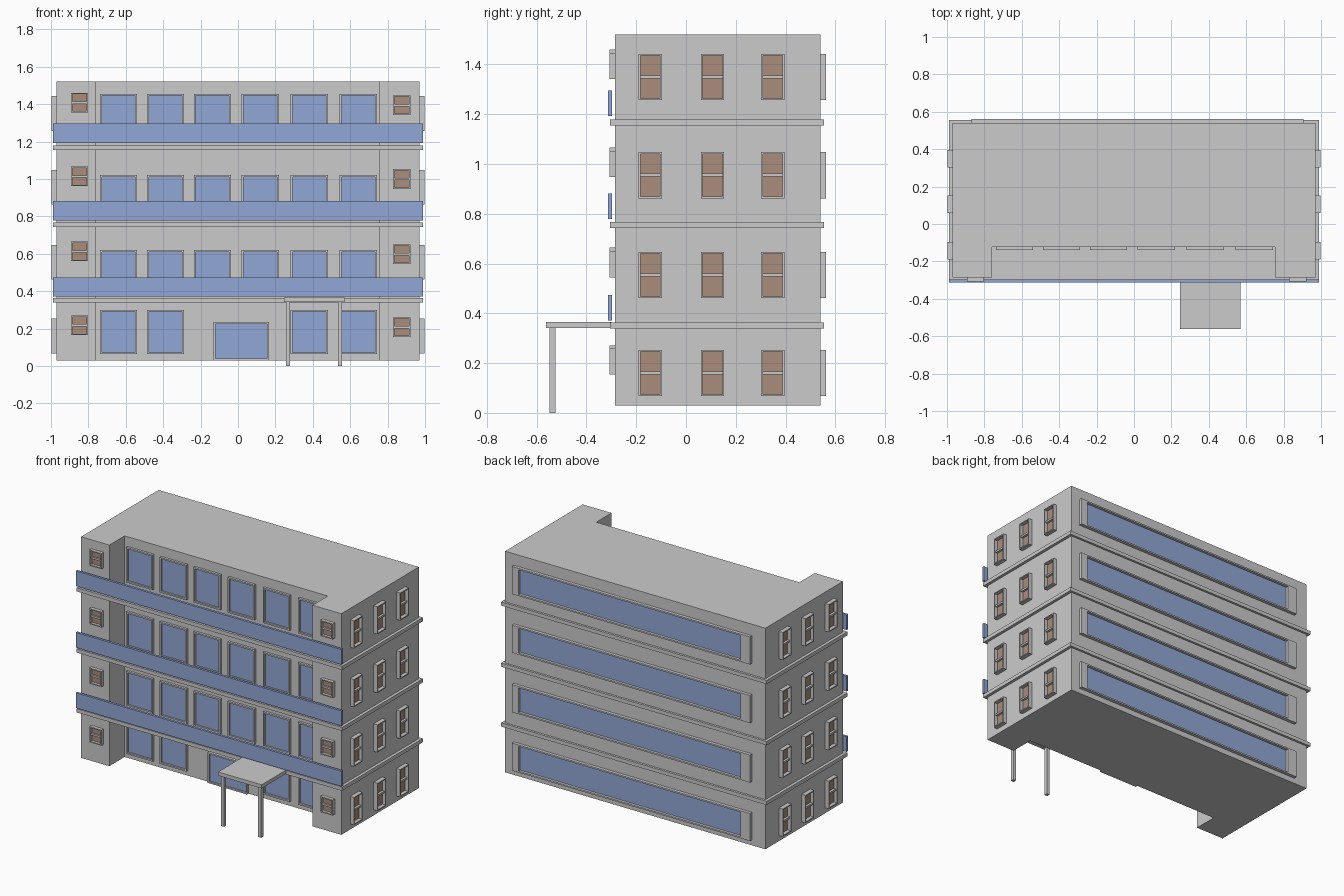
import bpy, bmesh

if "Cube" in bpy.data.objects:
    bpy.data.objects.remove(bpy.data.objects["Cube"])


def material(name, rgb):
    m = bpy.data.materials.new(name)
    m.diffuse_color = (*rgb, 1)
    m.use_nodes = True
    m.node_tree.nodes["Principled BSDF"].inputs["Base Color"].default_value = m.diffuse_color
    return m


BLUE = material("blue_glass", (0.29, 0.39, 0.68))
BROWN = material("brown_shutter", (0.40, 0.27, 0.20))


def make_object(name, bm, mat=None):
    bmesh.ops.recalc_face_normals(bm, faces=bm.faces)
    me = bpy.data.meshes.new(name)
    bm.to_mesh(me)
    bm.free()
    ob = bpy.data.objects.new(name, me)
    bpy.context.collection.objects.link(ob)
    if mat:
        me.materials.append(mat)
    return ob


def add_box(bm, x, y, z):
    vs = bmesh.ops.create_cube(bm, size=1)["verts"]
    for v in vs:
        for i, (a, b) in enumerate((x, y, z)):
            v.co[i] = (a + b) / 2 + v.co[i] * abs(b - a)


def boxes(name, items, mat=None):
    bm = bmesh.new()
    for it in items:
        add_box(bm, *it)
    return make_object(name, bm, mat)


def windows(name, axis, wall, out, spans, mat, depth, bar=False, rim=0.01, ends=None, glass=0.004):
    """Framed windows on a wall; spans are (u0, u1, z0, z1), out is the outward sign."""
    def place(u, z, d):
        w = (wall - out * 0.01, wall + out * d)
        return (w, u, z) if axis == "x" else (u, w, z)
    frames, panes = [], []
    for u0, u1, z0, z1 in spans:
        a, b = ends or (rim, rim)
        frames += [place((u0, u0 + a), (z0, z1), depth),
                   place((u1 - b, u1), (z0, z1), depth),
                   place((u0 + a, u1 - b), (z0, z0 + rim), depth),
                   place((u0 + a, u1 - b), (z1 - rim, z1), depth)]
        panes.append(place((u0 + a, u1 - b), (z0 + rim, z1 - rim), glass))
        if bar:
            m = (z0 + z1) / 2
            frames.append(place((u0 + a, u1 - b), (m - 0.006, m + 0.006), depth * 0.7))
    boxes(name + "_frames", frames)
    boxes(name + "_panes", panes, mat)


# main body: footprint with a recessed front, extruded upward
outline = [(-0.97, -0.285), (-0.76, -0.285), (-0.76, -0.122), (0.755, -0.122),
           (0.755, -0.285), (0.97, -0.285), (0.97, 0.54), (-0.97, 0.54)]
bm = bmesh.new()
face = bm.faces.new([bm.verts.new((x, y, 0.03)) for x, y in outline])
top = bmesh.ops.extrude_face_region(bm, geom=[face])["geom"]
bmesh.ops.translate(bm, vec=(0, 0, 1.49), verts=[g for g in top if isinstance(g, bmesh.types.BMVert)])
make_object("building_body", bm)

# floor slabs and balcony parapets
slabs = [0.339, 0.742, 1.154]
boxes("floor_slabs", [((-0.99, 0.99), (-0.305, 0.555), (z, z + 0.025)) for z in slabs])
boxes("balcony_parapets", [((-0.99, 0.99), (-0.313, -0.297), (z, z + 0.102))
                           for z in (0.372, 0.779, 1.193)], BLUE)

# large windows in the front recess, with the entrance door on the ground floor
lefts = [-0.738, -0.487, -0.236, 0.02, 0.282, 0.544]
spans = [(u, u + 0.198, t - 0.237, t) for f, t in enumerate((0.30, 0.62, 1.02, 1.455))
         for i, u in enumerate(lefts) if f or i not in (2, 3)]
windows("front_window", "y", -0.122, -1, spans, BLUE, 0.016)
windows("entrance_door", "y", -0.122, -1, [(-0.13, 0.165, 0.03, 0.235)], BLUE, 0.016)

# small windows on the front wings
spans = [(u, u + 0.091, t - 0.105, t)
         for u, tops in ((-0.893, (0.27, 0.665, 1.066, 1.46)), (0.83, (0.26, 0.65, 1.052, 1.447)))
         for t in tops]
windows("wing_window", "y", -0.285, -1, spans, BROWN, 0.023, True, 0.007)

# side windows on both ends
floor_z = [0.067, 0.461, 0.862, 1.257]
spans = [(u, u + 0.093, z, z + 0.186) for z in floor_z for u in (-0.19, 0.06, 0.302)]
for side, s in (("left", -1), ("right", 1)):
    windows(side + "_window", "x", 0.97 * s, s, spans, BROWN, 0.028, True, 0.007)

# long strip windows across the back
spans = [(-0.87, 0.905, z, z + 0.186) for z in floor_z]
windows("back_window", "y", 0.54, 1, spans, BLUE, 0.022, ends=(0.07, 0.05))

# entrance canopy on two posts
boxes("entrance_canopy", [((0.245, 0.57), (-0.562, -0.30), (0.341, 0.366))])
boxes("canopy_posts", [((x, x + 0.023), (-0.548, -0.524), (0, 0.342)) for x in (0.256, 0.534)])
